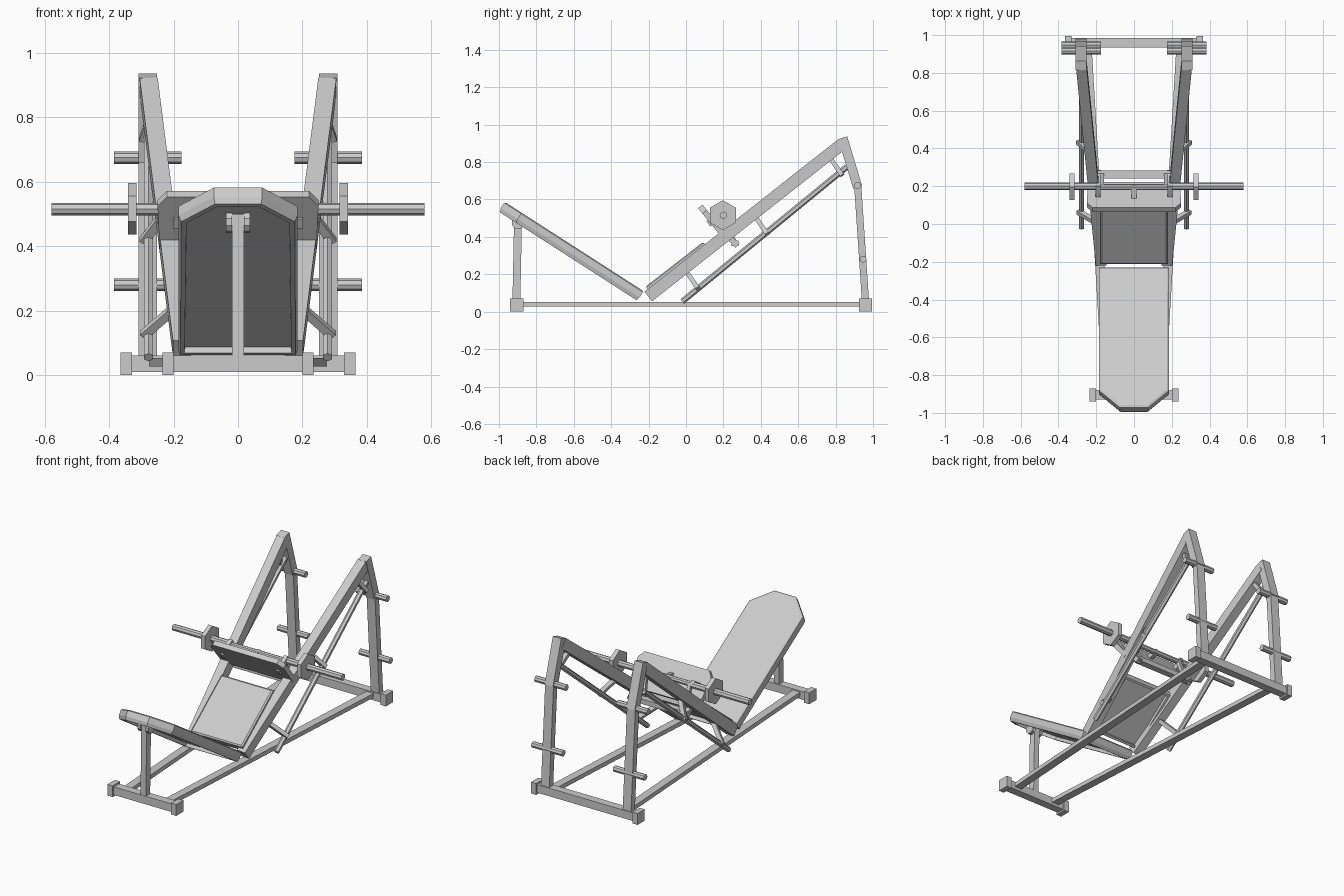
import bpy, bmesh, math
from mathutils import Vector, Matrix

cube = bpy.data.objects.get("Cube")
if cube:
    bpy.data.objects.remove(cube, do_unlink=True)

steel = bpy.data.materials.new("light grey steel")
GREY = (0.6, 0.6, 0.6, 1)
steel.diffuse_color = GREY
steel.use_nodes = True
steel.node_tree.nodes["Principled BSDF"].inputs["Base Color"].default_value = GREY


def finish(name, bm):
    bmesh.ops.recalc_face_normals(bm, faces=bm.faces)
    mesh = bpy.data.meshes.new(name)
    bm.to_mesh(mesh)
    bm.free()
    mesh.materials.append(steel)
    obj = bpy.data.objects.new(name, mesh)
    bpy.context.collection.objects.link(obj)
    return obj


def beam(name, a, b, width, depth):
    """Rectangular tube from a to b; width lies along x where possible."""
    a, b = Vector(a), Vector(b)
    axis = (b - a).normalized()
    ref = Vector((0, 0, 1)) if abs(axis.x) > 0.9 else Vector((1, 0, 0))
    side = (ref - axis * ref.dot(axis)).normalized()
    other = axis.cross(side)
    rot = Matrix((side, other, axis)).transposed().to_4x4()
    bm = bmesh.new()
    bmesh.ops.create_cube(bm, size=1)
    size = Matrix.Diagonal((width, depth, (b - a).length, 1))
    bm.transform(Matrix.Translation((a + b) / 2) @ rot @ size)
    return finish(name, bm)


def rod(name, a, b, radius, sides=8):
    a, b = Vector(a), Vector(b)
    bm = bmesh.new()
    bmesh.ops.create_cone(bm, cap_ends=True, segments=sides, radius1=radius,
                          radius2=radius, depth=(b - a).length)
    rot = (b - a).to_track_quat('Z', 'Y').to_matrix().to_4x4()
    bm.transform(Matrix.Translation((a + b) / 2) @ rot)
    return finish(name, bm)


def panel(name, low, high, outline, thick, rim):
    """Board whose top plane runs from low to high (y, z); outline is (x, distance)."""
    low, high = Vector((0, *low)), Vector((0, *high))
    along = (high - low).normalized()
    normal = Vector((1, 0, 0)).cross(along)
    if normal.z < 0:
        normal.negate()
    bm = bmesh.new()
    rings = [[bm.verts.new(low + along * v + Vector((u, 0, 0)) - normal * t)
              for u, v in outline] for t in (0, thick)]
    top, bottom = bm.faces.new(rings[0]), bm.faces.new(rings[1][::-1])
    n = len(outline)
    for i in range(n):
        j = (i + 1) % n
        bm.faces.new((rings[0][i], rings[1][i], rings[1][j], rings[0][j]))
    bmesh.ops.recalc_face_normals(bm, faces=bm.faces)
    if rim:
        # softened cushion edge above, raised rim with a recess below
        bmesh.ops.inset_individual(bm, faces=[top], thickness=0.012, depth=0.006)
        bmesh.ops.inset_individual(bm, faces=[bottom], thickness=0.009, depth=0.021)
        bmesh.ops.inset_individual(bm, faces=[bottom], thickness=0.018)
        bmesh.ops.inset_individual(bm, faces=[bottom], thickness=0.001, depth=-0.02)
    return finish(name, bm)


# Base: two cross bars with end caps, joined by splayed rails
for label, y, reach in (("front", -0.905, 0.235), ("rear", 0.96, 0.365)):
    beam(label + "_cross_bar", (-reach + 0.01, y, 0.035), (reach - 0.01, y, 0.035), 0.05, 0.05)
    for s in (-1, 1):
        beam(label + "_end_cap", (s * (reach - 0.035), y, 0.035), (s * reach, y, 0.035), 0.07, 0.07)

# Backrest, its post and hinge lugs
panel("backrest", (-0.23, 0.105), (-0.972, 0.582),
      [(-0.185, 0), (0.185, 0), (0.185, 0.775), (0.075, 0.882),
       (-0.075, 0.882), (-0.185, 0.775)], 0.034, True)
beam("backrest_post", (0, -0.907, 0.05), (0, -0.898, 0.5), 0.037, 0.042)
for s in (-1, 1):
    rod("hinge_lug", (s * 0.018, -0.898, 0.475), (s * 0.038, -0.898, 0.475), 0.034, 10)

# Seat panel between the inclined beams
panel("lower_panel", (-0.212, 0.13), (0.095, 0.368),
      [(-0.178, 0), (0.178, 0), (0.178, 0.388), (-0.178, 0.388)], 0.034, True)

# Foot plate with clipped upper corners and its carriage
panel("foot_plate", (0.222, 0.408), (0.088, 0.572),
      [(-0.243, 0), (0.243, 0), (0.25, 0.175), (0.22, 0.212),
       (-0.22, 0.212), (-0.25, 0.175)], 0.03, False)
rod("carriage_axle", (-0.2, 0.195, 0.515), (0.2, 0.195, 0.515), 0.016)
beam("carriage_lower_bar", (-0.2, 0.262, 0.366), (0.2, 0.262, 0.366), 0.03, 0.04)
beam("carriage_center_strut", (0, 0.13, 0.5), (0, 0.21, 0.515), 0.025, 0.03)


def beam_point(y, drop=0.0):
    """Distance from centre, y and height of the inclined beam axis."""
    return 0.194 + 0.1 * y, y, 0.24 + 0.787 * y - drop


for s in (-1, 1):
    def at(x, y, z):
        return (s * x, y, z)

    beam("base_rail", at(0.14, -0.9, 0.04), at(0.25, 0.95, 0.04), 0.05, 0.026)

    # Inclined beam and bent rear leg
    beam("inclined_beam", at(*beam_point(-0.2)), at(*beam_point(0.835)), 0.056, 0.065)
    beam("rear_leg_upper", at(0.28, 0.838, 0.93), at(0.28, 0.918, 0.665), 0.057, 0.05)
    beam("rear_leg_lower", at(0.28, 0.917, 0.69), at(0.28, 0.96, 0.05), 0.057, 0.038)

    # Plate storage pegs
    for y, z in ((0.917, 0.675), (0.947, 0.28)):
        rod("storage_peg", at(0.175, y, z), at(0.385, y, z), 0.019)

    # Guide rod held below the beam by slanted brackets
    rod("guide_rod", at(0.278, -0.02, 0.055), at(0.278, 0.86, 0.775), 0.016, 6)
    for y in (0.01, 0.38, 0.78):
        x, _, z = beam_point(y)
        beam("rod_bracket", at(x - 0.01, y - 0.01, z - 0.03),
             at(0.295, y + 0.055, z - 0.125), 0.026, 0.024)

    # Loading bar with hexagonal collar, and the arms that carry it
    rod("loading_bar", at(0.19, 0.2, 0.515), at(0.58, 0.2, 0.515), 0.02)
    collar = rod("hex_collar", at(0.315, 0.197, 0.516), at(0.342, 0.197, 0.516), 0.08, 6)
    ys = [v.co.z for v in collar.data.vertices]
    if max(ys) - min(ys) < 0.15:
        pivot = Matrix.Translation((0, 0.197, 0.516))
        collar.data.transform(pivot @ Matrix.Rotation(math.radians(30), 4, 'X') @ pivot.inverted())
    beam("carriage_arm", at(0.19, 0.12, 0.47), at(0.19, 0.21, 0.53), 0.025, 0.035)
    beam("carriage_strut", at(0.19, 0.19, 0.44), at(0.19, 0.275, 0.352), 0.03, 0.03)
    beam("carriage_hanger", at(0.17, 0.2, 0.515), at(0.17, 0.262, 0.366), 0.022, 0.022)
